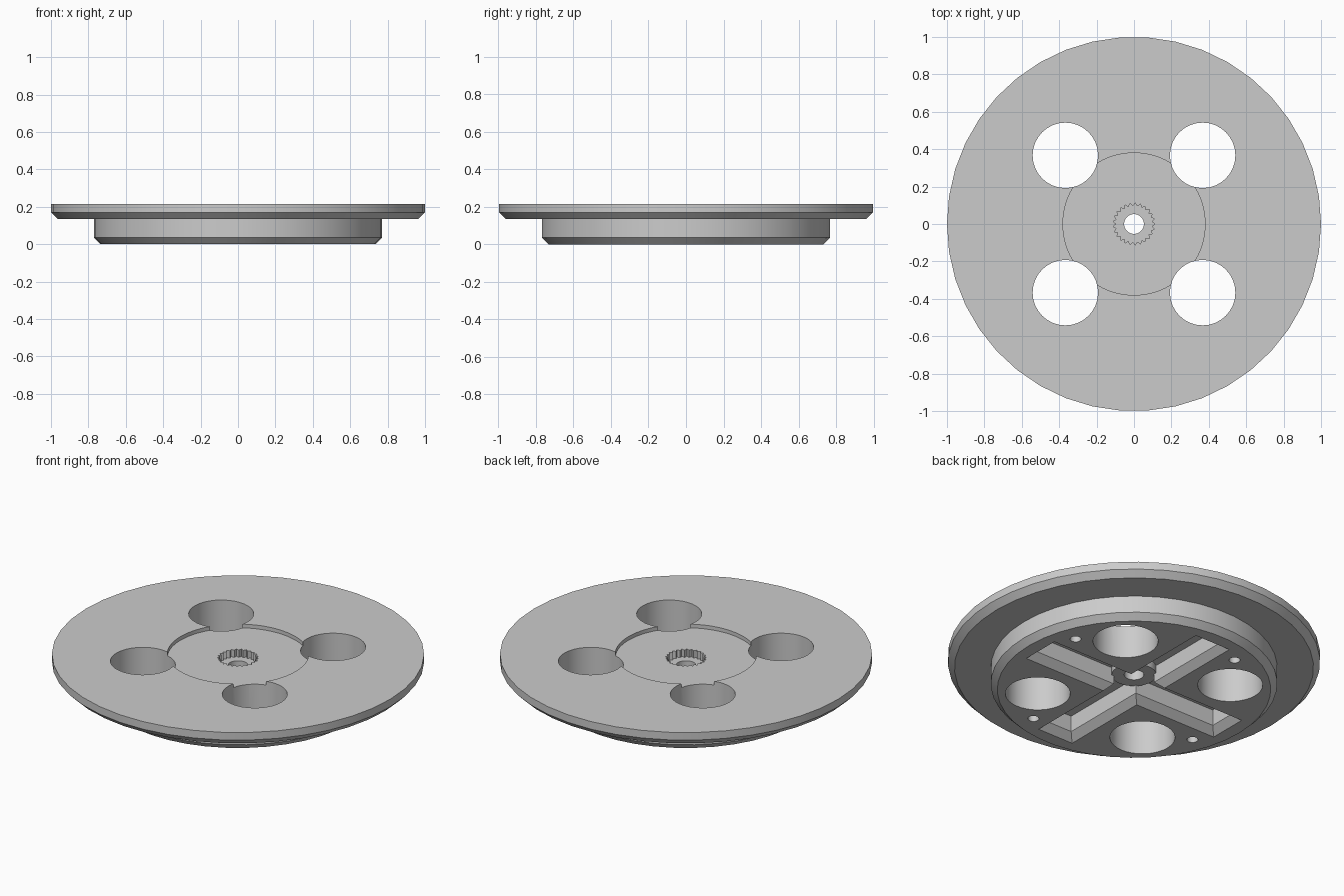
import bpy
import bmesh
from math import cos, sin, pi

cube = bpy.data.objects.get("Cube")
if cube:
    bpy.data.objects.remove(cube, do_unlink=True)

grey = bpy.data.materials.new("plain_grey")
grey.use_nodes = True
grey.diffuse_color = (0.6, 0.6, 0.6, 1)
grey.node_tree.nodes["Principled BSDF"].inputs["Base Color"].default_value = (0.6, 0.6, 0.6, 1)


def circle(radius, z, sides, x=0, y=0):
    return [(x + radius * cos(2 * pi * i / sides), y + radius * sin(2 * pi * i / sides), z)
            for i in range(sides)]


def gear(outer, inner, z, teeth):
    ring = []
    for i in range(teeth * 2):
        r = inner if i % 2 else outer
        ring.append((r * cos(pi * i / teeth), r * sin(pi * i / teeth), z))
    return ring


def plus(width, length, z):
    ring = []
    for k in range(4):
        c, s = round(cos(k * pi / 2)), round(sin(k * pi / 2))
        for x, y in ((length, -width), (length, width), (width, width)):
            ring.append((c * x - s * y, s * x + c * y, z))
    return ring


def loft(name, rings):
    """Closed solid through matching rings, listed from bottom to top."""
    bm = bmesh.new()
    rows = [[bm.verts.new(p) for p in ring] for ring in rings]
    n = len(rows[0])
    for low, high in zip(rows, rows[1:]):
        for i in range(n):
            j = (i + 1) % n
            bm.faces.new((low[i], low[j], high[j], high[i]))
    bm.faces.new(rows[0][::-1])
    bm.faces.new(rows[-1])
    bmesh.ops.recalc_face_normals(bm, faces=bm.faces)
    mesh = bpy.data.meshes.new(name)
    bm.to_mesh(mesh)
    bm.free()
    mesh.materials.append(grey)
    obj = bpy.data.objects.new(name, mesh)
    bpy.context.collection.objects.link(obj)
    return obj


def cylinder(name, radius, low, high, sides, x=0, y=0):
    return loft(name, [circle(radius, z, sides, x, y) for z in (low, high)])


def combine(target, tool, operation="DIFFERENCE"):
    tool.hide_render = True
    bpy.ops.object.select_all(action="DESELECT")
    bpy.context.view_layer.objects.active = target
    target.select_set(True)
    mod = target.modifiers.new("combine", "BOOLEAN")
    mod.operation = operation
    mod.solver = "EXACT"
    mod.object = tool
    bpy.ops.object.modifier_apply(modifier=mod.name)
    bpy.data.objects.remove(tool, do_unlink=True)


# Flanged disc with chamfered hub and rim
profile = ((0.735, 0), (0.77, 0.035), (0.77, 0.135), (0.965, 0.135), (1, 0.17), (1, 0.215))
wheel = loft("flanged_wheel", [circle(r, z, 42) for r, z in profile])

# Chamfered cross slot in the underside
combine(wheel, loft("cross_slot", [plus(0.137, 0.677, -0.02), plus(0.077, 0.617, 0.04),
                                   plus(0.077, 0.617, 0.135)]))

# Centre boss inside the cross slot
combine(wheel, cylinder("centre_boss", 0.12, 0.09, 0.16, 48), "UNION")

# Shallow round recess, toothed socket and shaft hole
combine(wheel, cylinder("top_recess", 0.38, 0.193, 0.3, 72))
combine(wheel, loft("toothed_socket", [gear(0.112, 0.096, z, 25) for z in (0.15, 0.3)]))
combine(wheel, cylinder("shaft_hole", 0.053, -0.1, 0.3, 32))

# Four large through holes and four small blind holes
for k in range(4):
    c, s = round(cos(k * pi / 2)), round(sin(k * pi / 2))
    for name, r, top, sides, x, y in (("large_hole", 0.175, 0.3, 32, 0.367, 0.367),
                                      ("screw_hole", 0.03, 0.11, 20, 0.588, 0.212)):
        combine(wheel, cylinder(name, r, -0.1, top, sides, c * x - s * y, s * x + c * y))

wheel.select_set(True)
bpy.context.view_layer.objects.active = wheel
bpy.ops.object.shade_smooth_by_angle(angle=pi / 9)
